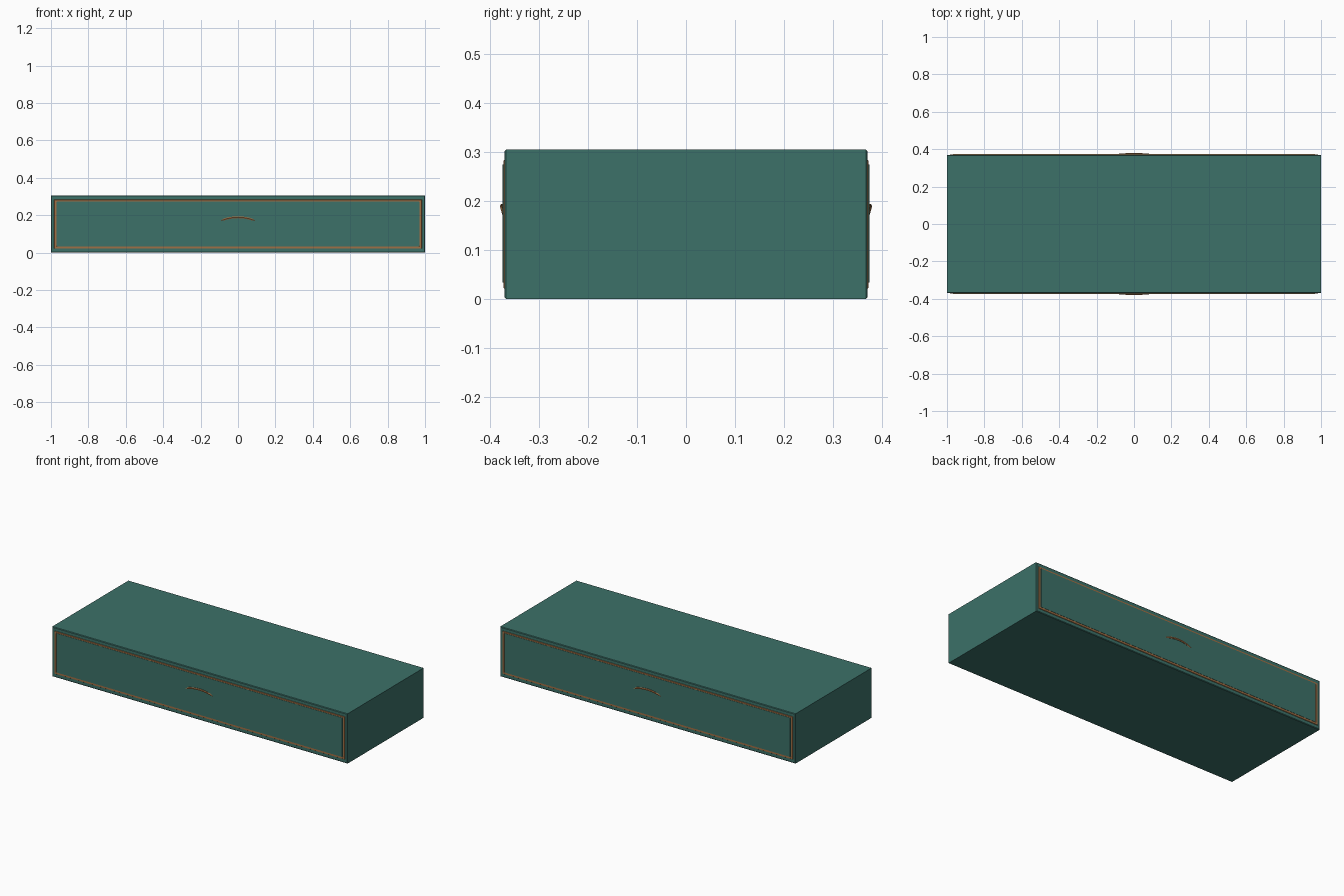
import bpy, bmesh, math
from mathutils import Matrix, Vector

if "Cube" in bpy.data.objects:
    bpy.data.objects.remove(bpy.data.objects["Cube"])


def material(name, color):
    m = bpy.data.materials.new(name)
    m.diffuse_color = color
    m.use_nodes = True
    m.node_tree.nodes["Principled BSDF"].inputs["Base Color"].default_value = m.diffuse_color
    return m


GREEN = material("green_paint", (0.045, 0.165, 0.14, 1))
COPPER = material("copper", (0.35, 0.16, 0.06, 1))


def finish(name, bm, mat):
    bmesh.ops.recalc_face_normals(bm, faces=bm.faces)
    me = bpy.data.meshes.new(name)
    bm.to_mesh(me)
    bm.free()
    me.materials.append(mat)
    ob = bpy.data.objects.new(name, me)
    bpy.context.collection.objects.link(ob)
    return ob


def box(x, y0, y1, z0, z1):
    bm = bmesh.new()
    size = Matrix.Diagonal((2 * x, abs(y1 - y0), z1 - z0, 1))
    mid = Matrix.Translation((0, (y0 + y1) / 2, (z0 + z1) / 2))
    bmesh.ops.create_cube(bm, size=1, matrix=mid @ size)
    bm.normal_update()
    return bm


def ends(bm):
    bm.normal_update()
    return [f for f in bm.faces if abs(f.normal.y) > 0.9 and f.calc_area() > 0.3]


# Body: a long box whose front and back have a slim chamfered rim
body = box(1.0, -0.367, 0.367, 0, 0.305)
bmesh.ops.inset_individual(body, faces=ends(body), thickness=0.005, depth=0.003)
finish("body", body, GREEN)


def frame(s):
    # Copper border: rectangular ring with a slightly raised crown
    bm = bmesh.new()
    loops = [(0.985, 0.020, 0.368), (0.982, 0.023, 0.3725),
             (0.971, 0.034, 0.3725), (0.968, 0.037, 0.368)]
    rings = []
    for x, z, y in loops:
        rings.append([bm.verts.new((sx * x, s * y, zz)) for sx, zz in
                      ((-1, z), (1, z), (1, 0.305 - z), (-1, 0.305 - z))])
    for a, b in zip(rings, rings[1:] + rings[:1]):
        for i in range(4):
            j = (i + 1) % 4
            bm.faces.new((a[i], a[j], b[j], b[i]))
    return bm


def handle(s):
    # Arched pull leaning outwards, swept with a small hexagonal section
    bm = bmesh.new()
    rings, n, k = [], 10, 6
    for i in range(n + 1):
        t = -1 + 2 * i / n
        rise = 1 - t * t
        c = Vector((0.092 * t, s * (0.370 + 0.005 * rise), 0.171 + 0.018 * rise))
        tan = Vector((0.092, -s * 0.010 * t, -0.036 * t)).normalized()
        out = Vector((0, s, 0))
        up = tan.cross(out).normalized()
        rings.append([bm.verts.new(c + out * 0.0045 * math.cos(a) + up * 0.006 * math.sin(a))
                      for a in (2 * math.pi * q / k for q in range(k))])
    for a, b in zip(rings, rings[1:]):
        for q in range(k):
            r = (q + 1) % k
            bm.faces.new((a[q], a[r], b[r], b[q]))
    bm.faces.new(rings[0])
    bm.faces.new(rings[-1])
    return bm


# Drawer panel, border and pull on the front and the back
for s, side in ((-1, "front"), (1, "back")):
    finish(side + "_drawer_panel", box(0.968, s * 0.36, s * 0.374, 0.034, 0.274), GREEN)
    finish(side + "_border", frame(s), COPPER)
    finish(side + "_pull", handle(s), COPPER)
